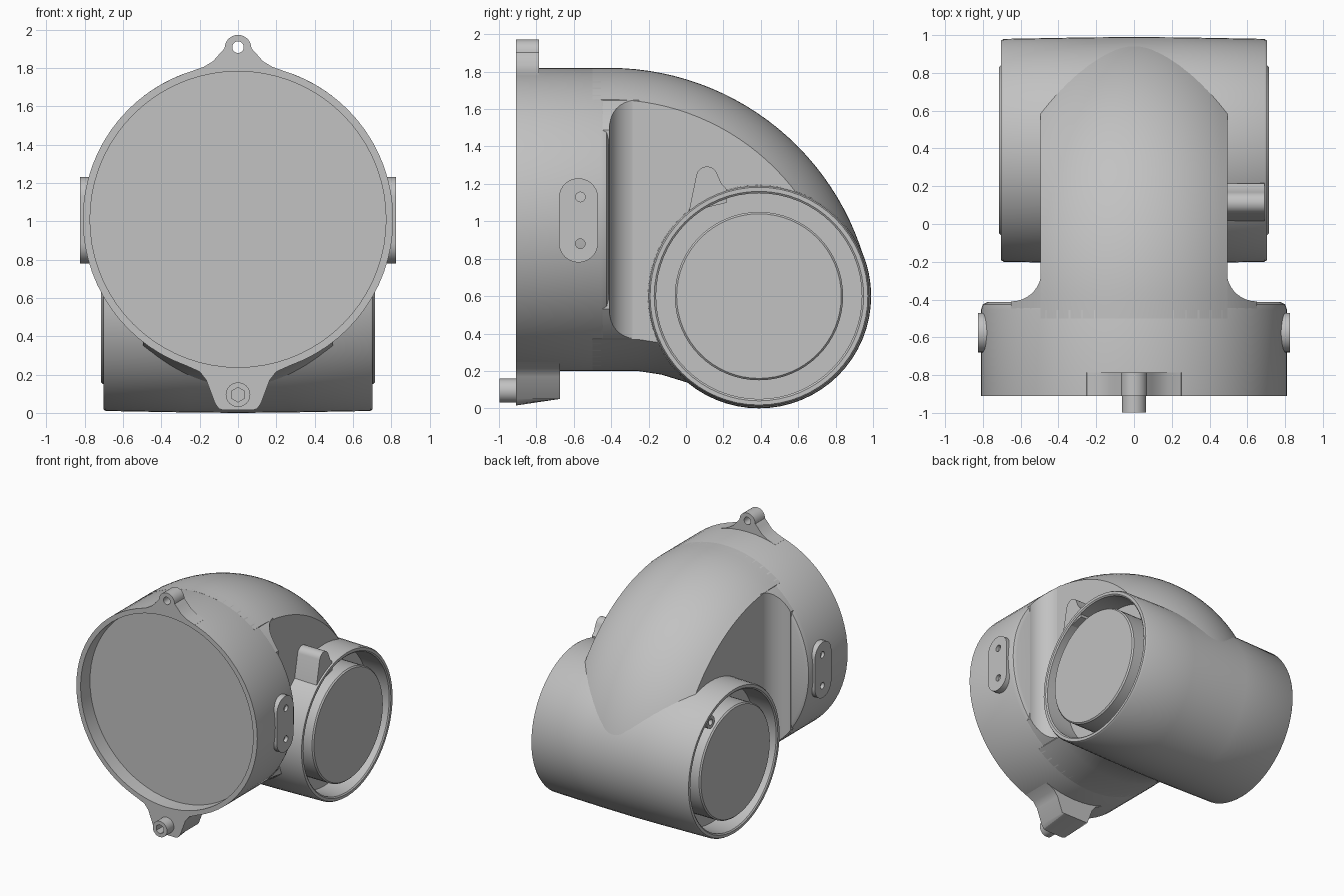
import bpy
import bmesh
from math import sin, cos, pi, sqrt, radians

cube = bpy.data.objects.get("Cube")
if cube:
    bpy.data.objects.remove(cube)

grey = bpy.data.materials.new("plain grey")
grey.use_nodes = True
tone = (0.54, 0.54, 0.54, 1)
grey.diffuse_color = tone
grey.node_tree.nodes["Principled BSDF"].inputs["Base Color"].default_value = tone

RING_Z, RING_R = 1.01, 0.81       # front ring
BAR_Y, BAR_Z = 0.39, 0.60         # crosswise barrel


def half(x):
    """Half height of the ring's circle at x."""
    return sqrt(RING_R ** 2 - x ** 2)


def finish(obj):
    bpy.ops.object.select_all(action='DESELECT')
    obj.select_set(True)
    bpy.context.view_layer.objects.active = obj
    if obj.type == 'CURVE':
        bpy.ops.object.convert(target='MESH')
        obj = bpy.context.object
        bpy.ops.object.transform_apply(location=True, rotation=True, scale=True)
    obj.data.materials.clear()
    obj.data.materials.append(grey)
    bpy.ops.object.shade_smooth_by_angle(angle=radians(32))
    return obj


def from_bmesh(name, bm):
    bmesh.ops.remove_doubles(bm, verts=bm.verts, dist=0.0005)
    bmesh.ops.recalc_face_normals(bm, faces=bm.faces)
    mesh = bpy.data.meshes.new(name)
    bm.to_mesh(mesh)
    bm.free()
    obj = bpy.data.objects.new(name, mesh)
    bpy.context.collection.objects.link(obj)
    return finish(obj)


def lathe(name, profile, place, segs=64):
    """Revolve (radius, along) points; place maps (along, u, v) to a position."""
    bm = bmesh.new()
    rows = []
    for r, a in profile:
        rows.append([bm.verts.new(place(a, r * cos(2 * pi * i / segs), r * sin(2 * pi * i / segs)))
                     for i in range(segs)])
    for p, q in zip(rows, rows[1:]):
        for i in range(segs):
            j = (i + 1) % segs
            bm.faces.new((p[i], p[j], q[j], q[i]))
    return from_bmesh(name, bm)


def plate(name, loops, axis, near, far):
    """Extrude outlines (later ones are holes) along x or y."""
    curve = bpy.data.curves.new(name, 'CURVE')
    curve.dimensions = '2D'
    curve.fill_mode = 'BOTH'
    curve.extrude = abs(far - near) / 2
    for loop in loops:
        spline = curve.splines.new('POLY')
        spline.points.add(len(loop) - 1)
        for point, (u, v) in zip(spline.points, loop):
            point.co = (u, v, 0, 1)
        spline.use_cyclic_u = True
    obj = bpy.data.objects.new(name, curve)
    bpy.context.collection.objects.link(obj)
    mid = (near + far) / 2
    if axis == 'y':
        obj.rotation_euler = (pi / 2, 0, 0)
        obj.location = (0, mid, 0)
    else:
        obj.rotation_euler = (pi / 2, 0, pi / 2)
        obj.location = (mid, 0, 0)
    return finish(obj)


def arc(u, v, r, start=0, end=360, n=24):
    full = abs(end - start) == 360
    steps = n if full else n - 1
    return [(u + r * cos(radians(start + (end - start) * i / steps)),
             v + r * sin(radians(start + (end - start) * i / steps))) for i in range(n)]


def mirrored(points):
    """Complete an outline whose first and last points lie on x = 0."""
    return points + [(-x, z) for x, z in reversed(points[1:-1])]


# Front ring with a shallow recess
lathe("front_ring",
      [(0, -0.79), (0.772, -0.79), (0.772, -0.91), (RING_R, -0.91), (RING_R, -0.455),
       (0.8, -0.425), (0.775, -0.412), (0, -0.412)],
      lambda a, u, v: (u, a, RING_Z + v), 72)

# Crosswise barrel with a grooved plug in each end
side = [(0, 0.715), (0.44, 0.715), (0.45, 0.705), (0.45, 0.5), (0.55, 0.5),
        (0.55, 0.695), (0.56, 0.703), (0.582, 0.703), (0.59, 0.69), (0.598, 0.25)]
lathe("barrel", side + [(0.6, 0)] + [(r, -a) for r, a in reversed(side)],
      lambda a, u, v: (a, BAR_Y + u, BAR_Z + v))

# Domed elbow neck: slices across x, each a closed outline in the side plane
bm = bmesh.new()
slices = []
COLS, HALF_W = 28, 0.495
for c in range(COLS + 1):
    x = HALF_W * (2 * c / COLS - 1)
    h = half(x)
    low = RING_Z - h
    outline = [(-0.5, RING_Z + h)]
    outline += arc(-0.41, 0.4, 0.61 + h, 90, 14, 28)
    outline += [(0.4, 0.3), (0.2, low - 0.14), (0.0, low - 0.06), (-0.13, low - 0.02),
                (-0.26, low), (-0.5, low)]
    slices.append([bm.verts.new((x, y, z)) for y, z in outline])
for p, q in zip(slices, slices[1:]):
    for i in range(len(p)):
        j = (i + 1) % len(p)
        bm.faces.new((p[i], p[j], q[j], q[i]))
bm.faces.new(slices[0])
bm.faces.new(slices[-1])
from_bmesh("elbow_neck", bm)

# Concave fillets between neck and ring, side pads with screw holes
for s, word in ((1, "left"), (-1, "right")):
    bm = bmesh.new()
    rows = []
    for x, y in arc(0.65, -0.25, 0.16, 180, 270, 10):
        h = half(x) - 0.005
        rows.append([bm.verts.new((s * x, yy, RING_Z + k * h))
                     for yy, k in ((y, -1), (y, 1), (-0.45, 1), (-0.45, -1))])
    for p, q in zip(rows, rows[1:]):
        for i in range(4):
            j = (i + 1) % 4
            bm.faces.new((p[i], p[j], q[j], q[i]))
    bm.faces.new(rows[0])
    bm.faces.new(rows[-1])
    from_bmesh(word + "_fillet", bm)

    stadium = arc(-0.575, 1.125, 0.105, 0, 180, 16) + arc(-0.575, 0.885, 0.105, 180, 360, 16)
    plate(word + "_pad", [stadium] + [arc(-0.565, z, 0.026, n=16) for z in (0.88, 1.13)],
          'x', s * 0.74, s * 0.825)

# Top ear with a hole
tip = [(0, 1.80), (0.26, 1.76), (0.25, 1.78), (0.18, 1.805), (0.13, 1.835), (0.095, 1.875)]
plate("top_ear", [mirrored(tip + arc(0, 1.902, 0.07, 0, 90, 8)), arc(0, 1.908, 0.03)],
      'y', -0.91, -0.785)

# Bottom ear, its back edge tapered upward
foot = [(0, 0.225), (0.29, 0.262), (0.27, 0.246), (0.2, 0.215), (0.165, 0.17),
        (0.12, 0.05), (0.1, 0.022), (0.08, 0.015), (0, 0.015)]
ear = plate("bottom_ear", [mirrored(foot)], 'y', -0.91, -0.675)
for v in ear.data.vertices:
    if v.co.y > -0.7:
        v.co.z = max(v.co.z, 0.05)

# Bolt with a hexagonal socket
plate("bolt", [arc(0, 0.095, 0.064), arc(0, 0.095, 0.038, 30, 390, 6)], 'y', -0.998, -0.9)

# Rounded lug standing on the barrel's left end
lug = [(0.22, 1.1), (0.215, 1.175), (0.19, 1.2)] + arc(0.112, 1.235, 0.058, 15, 165, 12) + [(0.015, 1.05)]
plate("barrel_lug", [lug], 'x', 0.48, 0.692)

# Small screw boss inside the groove of the barrel's right end
plate("screw_boss", [arc(0.67, 1.02, 0.05), arc(0.67, 1.02, 0.024, n=16)], 'x', -0.69, -0.5)
